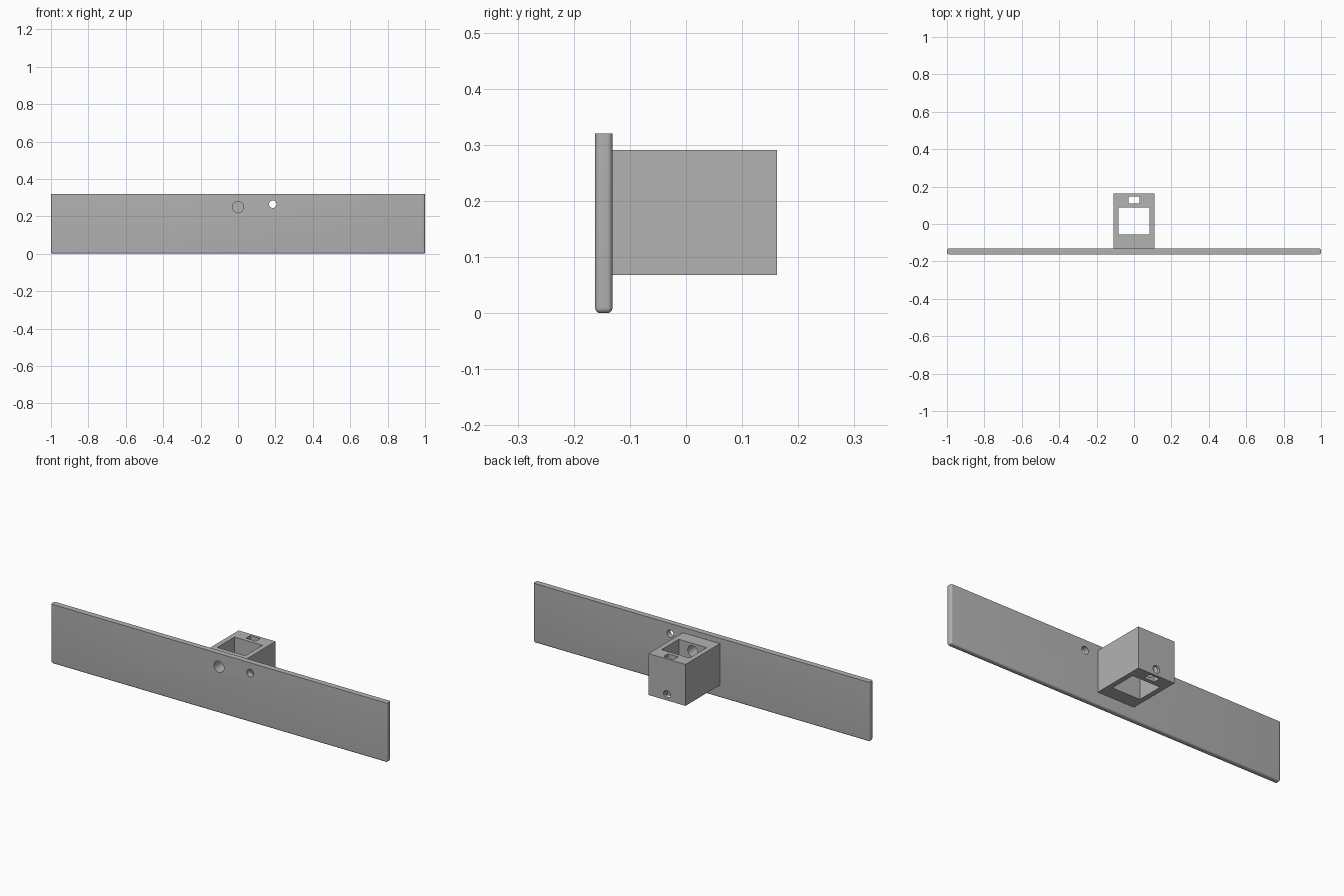
import bpy, bmesh, math
from mathutils import Matrix, Vector

cube = bpy.data.objects.get("Cube")
if cube:
    bpy.data.objects.remove(cube, do_unlink=True)

grey = bpy.data.materials.new("matte_grey")
grey.use_nodes = True
colour = (0.45, 0.45, 0.45, 1)
grey.diffuse_color = colour
grey.node_tree.nodes["Principled BSDF"].inputs["Base Color"].default_value = colour


def make_object(name, bm):
    mesh = bpy.data.meshes.new(name)
    bm.to_mesh(mesh)
    bm.free()
    mesh.materials.append(grey)
    ob = bpy.data.objects.new(name, mesh)
    bpy.context.collection.objects.link(ob)
    return ob


def box(name, low, high, rounding=0):
    """Box between two corners; rounding softens every edge below the top."""
    low, high = Vector(low), Vector(high)
    bm = bmesh.new()
    bmesh.ops.create_cube(bm, size=1)
    bmesh.ops.scale(bm, vec=high - low, verts=bm.verts)
    bmesh.ops.translate(bm, vec=(low + high) / 2, verts=bm.verts)
    if rounding:
        edges = [e for e in bm.edges
                 if min(v.co.z for v in e.verts) < high.z - 0.001]
        bmesh.ops.bevel(bm, geom=edges, offset=rounding, segments=6,
                        profile=0.5, affect='EDGES')
    return make_object(name, bm)


def rod(name, x, z, radius, y_start, y_end):
    """Cylinder running front to back."""
    bm = bmesh.new()
    place = Matrix.Translation((x, (y_start + y_end) / 2, z)) @ Matrix.Rotation(math.pi / 2, 4, 'X')
    bmesh.ops.create_cone(bm, cap_ends=True, segments=40, radius1=radius,
                          radius2=radius, depth=y_end - y_start, matrix=place)
    return make_object(name, bm)


def cut(target, cutters):
    for cutter in cutters:
        mod = target.modifiers.new(cutter.name, 'BOOLEAN')
        mod.operation = 'DIFFERENCE'
        mod.solver = 'EXACT'
        mod.object = cutter
    bpy.context.view_layer.objects.active = target
    for mod in list(target.modifiers):
        bpy.ops.object.modifier_apply(modifier=mod.name)


# Long front plate and the hollow mounting block behind it
plate = box("front_plate", (-1, -0.162, 0), (1, -0.131, 0.32), rounding=0.01)
block = box("mounting_block", (-0.11, -0.131, 0.068), (0.11, 0.162, 0.291))

# Openings
socket = box("socket_cutter", (-0.083, -0.057, 0), (0.083, 0.089, 0.4))
nut_slot = box("nut_slot_cutter", (-0.03, 0.11, 0), (0.03, 0.148, 0.4))
front_hole = rod("front_hole_cutter", 0, 0.249, 0.03, -0.3, 0)
side_hole = rod("side_hole_cutter", 0.186, 0.265, 0.02, -0.3, 0)
screw_hole = rod("screw_hole_cutter", 0, 0.102, 0.02, 0.05, 0.3)
cutters = [socket, nut_slot, front_hole, side_hole, screw_hole]

cut(plate, [front_hole, side_hole])
cut(block, [socket, nut_slot, front_hole, screw_hole])
for cutter in cutters:
    bpy.data.objects.remove(cutter, do_unlink=True)

# Smooth rounded edges, crisp corners
for ob in (plate, block):
    bpy.ops.object.select_all(action='DESELECT')
    ob.select_set(True)
    bpy.context.view_layer.objects.active = ob
    bpy.ops.object.shade_smooth_by_angle(angle=math.radians(30))
